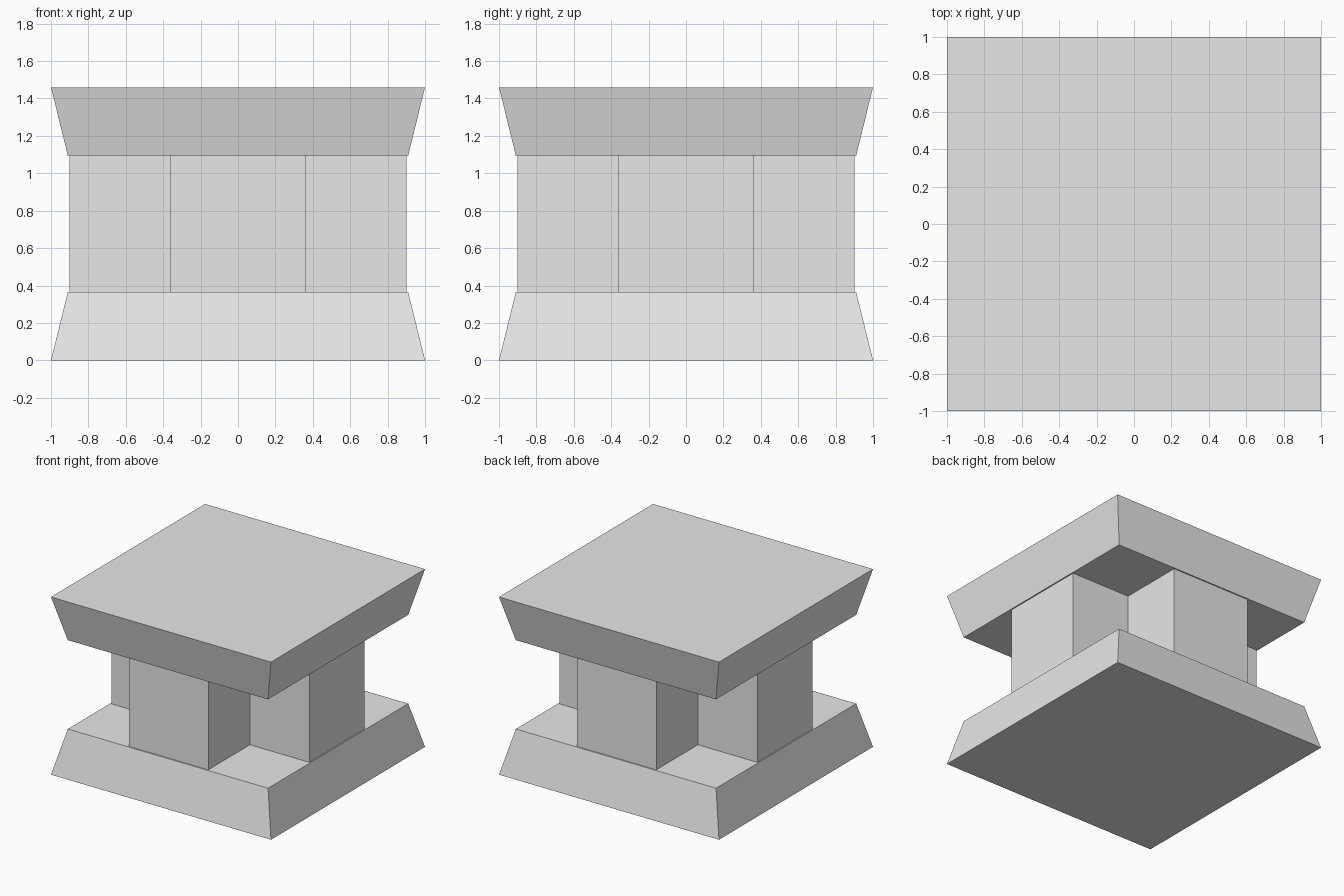
import bpy
import bmesh

cube = bpy.data.objects.get("Cube")
if cube:
    bpy.data.objects.remove(cube, do_unlink=True)

# Single stone colour
stone = bpy.data.materials.new("pale_grey")
stone.use_nodes = True
colour = (0.8, 0.8, 0.8, 1)
stone.diffuse_color = colour
stone.node_tree.nodes["Principled BSDF"].inputs["Base Color"].default_value = colour

HEIGHT, SLAB = 1.46, 0.365
WIDE, NARROW = 1.0, 0.91
ARM, HALF = 0.9, 0.36


def loft(name, bottom, top, z0, z1):
    """Solid between two matching outlines."""
    bm = bmesh.new()
    low = [bm.verts.new((x, y, z0)) for x, y in bottom]
    high = [bm.verts.new((x, y, z1)) for x, y in top]
    bm.faces.new(low[::-1])
    bm.faces.new(high)
    n = len(low)
    for i in range(n):
        j = (i + 1) % n
        bm.faces.new((low[i], low[j], high[j], high[i]))
    mesh = bpy.data.meshes.new(name)
    bm.to_mesh(mesh)
    bm.free()
    mesh.materials.append(stone)
    obj = bpy.data.objects.new(name, mesh)
    bpy.context.collection.objects.link(obj)
    return obj


def quarter_turns(points):
    """Repeat the points around the centre in four quarter turns."""
    outline = []
    for _ in range(4):
        outline += points
        points = [(-y, x) for x, y in points]
    return outline


wide = quarter_turns([(WIDE, WIDE)])
narrow = quarter_turns([(NARROW, NARROW)])
cross = quarter_turns([(ARM, -HALF), (ARM, HALF), (HALF, HALF)])

# Flared slabs below and above a cross-shaped column
loft("base_slab", wide, narrow, 0, SLAB)
loft("cross_column", cross, cross, SLAB, HEIGHT - SLAB)
loft("top_slab", narrow, wide, HEIGHT - SLAB, HEIGHT)
